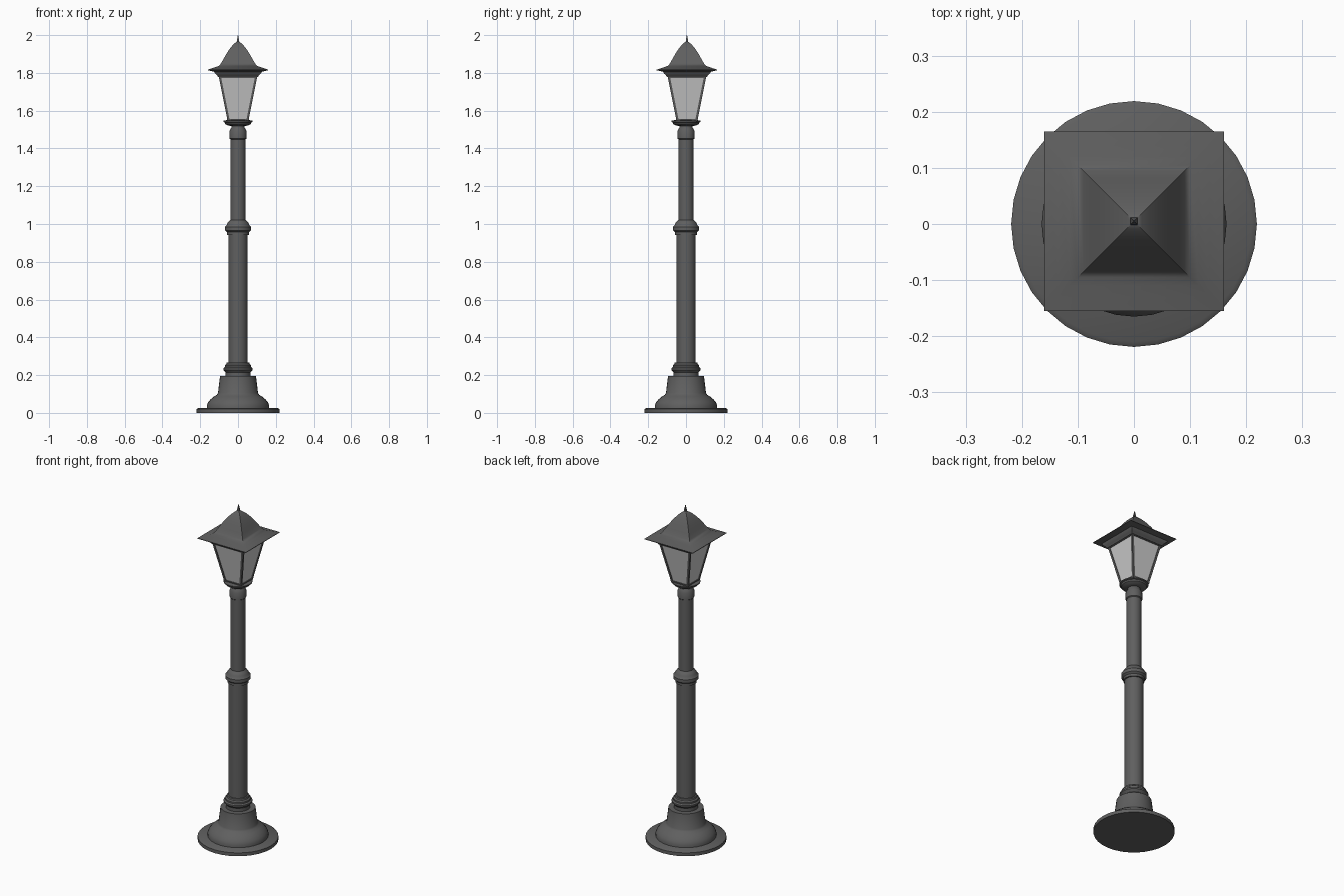
import bpy, bmesh, math
from mathutils import Vector

if "Cube" in bpy.data.objects:
    bpy.data.objects.remove(bpy.data.objects["Cube"])


def material(name, v):
    m = bpy.data.materials.new(name)
    m.diffuse_color = (v, v, v, 1)
    m.use_nodes = True
    m.node_tree.nodes["Principled BSDF"].inputs["Base Color"].default_value = m.diffuse_color
    return m


IRON = material("dark grey iron", 0.115)
GLASS = material("pale grey glass", 0.6)
Y_LAMP = 0.005  # the lantern head sits slightly behind the base centre


def finish(bm, name, mat, angle=None):
    bmesh.ops.recalc_face_normals(bm, faces=bm.faces)
    me = bpy.data.meshes.new(name)
    bm.to_mesh(me)
    bm.free()
    ob = bpy.data.objects.new(name, me)
    bpy.context.collection.objects.link(ob)
    me.materials.append(mat)
    if angle:
        bpy.ops.object.select_all(action='DESELECT')
        ob.select_set(True)
        bpy.context.view_layer.objects.active = ob
        bpy.ops.object.shade_smooth_by_angle(angle=math.radians(angle))
    return ob


def sweep(name, profile, sides, mat=IRON, y=0.0, angle=35):
    """Closed stack of rings from (radius, z); 4 sides gives squares by half width."""
    bm = bmesh.new()
    turn, k = (math.pi / 4, math.sqrt(2)) if sides == 4 else (0, 1)
    rings = []
    for r, z in profile:
        rings.append([bm.verts.new((r * k * math.cos(turn + i * math.tau / sides),
                                    y + r * k * math.sin(turn + i * math.tau / sides), z))
                      for i in range(sides)])
    for a, b in zip(rings, rings[1:]):
        for i in range(sides):
            j = (i + 1) % sides
            bm.faces.new((a[i], a[j], b[j], b[i]))
    bm.faces.new(rings[0][::-1])
    bm.faces.new(rings[-1])
    return finish(bm, name, mat, angle)


# Base: flat foot, domed plinth and tapered pedestal
sweep("foot_disc", [(.219, 0), (.219, .02), (.21, .026)], 32)
sweep("domed_plinth", [(.165, .02), (.165, .04), (.158, .056), (.145, .072),
                       (.128, .086), (.112, .096), (.106, .105), (.095, .195)], 32)
sweep("base_collar", [(.066, .19), (.066, .215), (.072, .222), (.078, .228), (.078, .237),
                      (.07, .243), (.07, .252), (.062, .258), (.06, .267), (.05, .268)], 32)

# Pole in two thicknesses with collars
sweep("lower_pole", [(.051, .19), (.051, .96)], 32)
sweep("middle_collar", [(.05, .942), (.058, .943), (.058, .957), (.069, .966), (.069, .985),
                        (.06, .994), (.058, 1.002), (.05, 1.012), (.04, 1.022)], 32)
sweep("upper_pole", [(.04, 1.0), (.04, 1.46)], 32)
sweep("top_collar", [(.039, 1.447), (.045, 1.452), (.045, 1.492), (.038, 1.505),
                     (.034, 1.512), (.034, 1.528)], 32)
sweep("lantern_cup", [(.034, 1.518), (.055, 1.522), (.068, 1.53), (.071, 1.538),
                      (.078, 1.541), (.078, 1.547), (.06, 1.55)], 32)

# Lantern: glass body, corner bars and rails
Z0, Z1, R0, R1 = 1.545, 1.79, .055, .104
sweep("lantern_glass", [(R0 - .004, Z0), (R1 - .004, Z1)], 4, GLASS, Y_LAMP, 20)
sweep("lower_rail", [(R0 + .001, Z0), (R0 + .003, Z0 + .012)], 4, IRON, Y_LAMP, 20)
sweep("upper_rail", [(R1 - .003, Z1 - .016), (R1, Z1)], 4, IRON, Y_LAMP, 20)
for n, (sx, sy) in enumerate([(1, 1), (-1, 1), (-1, -1), (1, -1)]):
    bm = bmesh.new()
    t = .012
    ends = []
    for r, z in ((R0, Z0), (R1, Z1)):
        ends.append([bm.verts.new(Vector((sx * (r - a), sy * (r - b) + Y_LAMP, z)))
                     for a, b in ((0, 0), (t, 0), (t, t), (0, t))])
    bm.faces.new(ends[0])
    bm.faces.new(ends[1])
    for i in range(4):
        j = (i + 1) % 4
        bm.faces.new((ends[0][i], ends[0][j], ends[1][j], ends[1][i]))
    finish(bm, f"corner_bar_{n + 1}", IRON)

# Bell-shaped square roof with spike
sweep("roof", [(.105, 1.778), (.112, 1.788), (.122, 1.797), (.126, 1.806), (.16, 1.814),
               (.16, 1.817), (.135, 1.825), (.115, 1.832), (.1, 1.838), (.09, 1.85),
               (.077, 1.873), (.062, 1.9), (.045, 1.926), (.028, 1.947),
               (.014, 1.96), (.005, 1.966)], 4, IRON, Y_LAMP)
sweep("finial", [(.007, 1.955), (.006, 1.972), (.001, 2.0)], 4, IRON, Y_LAMP, 20)
